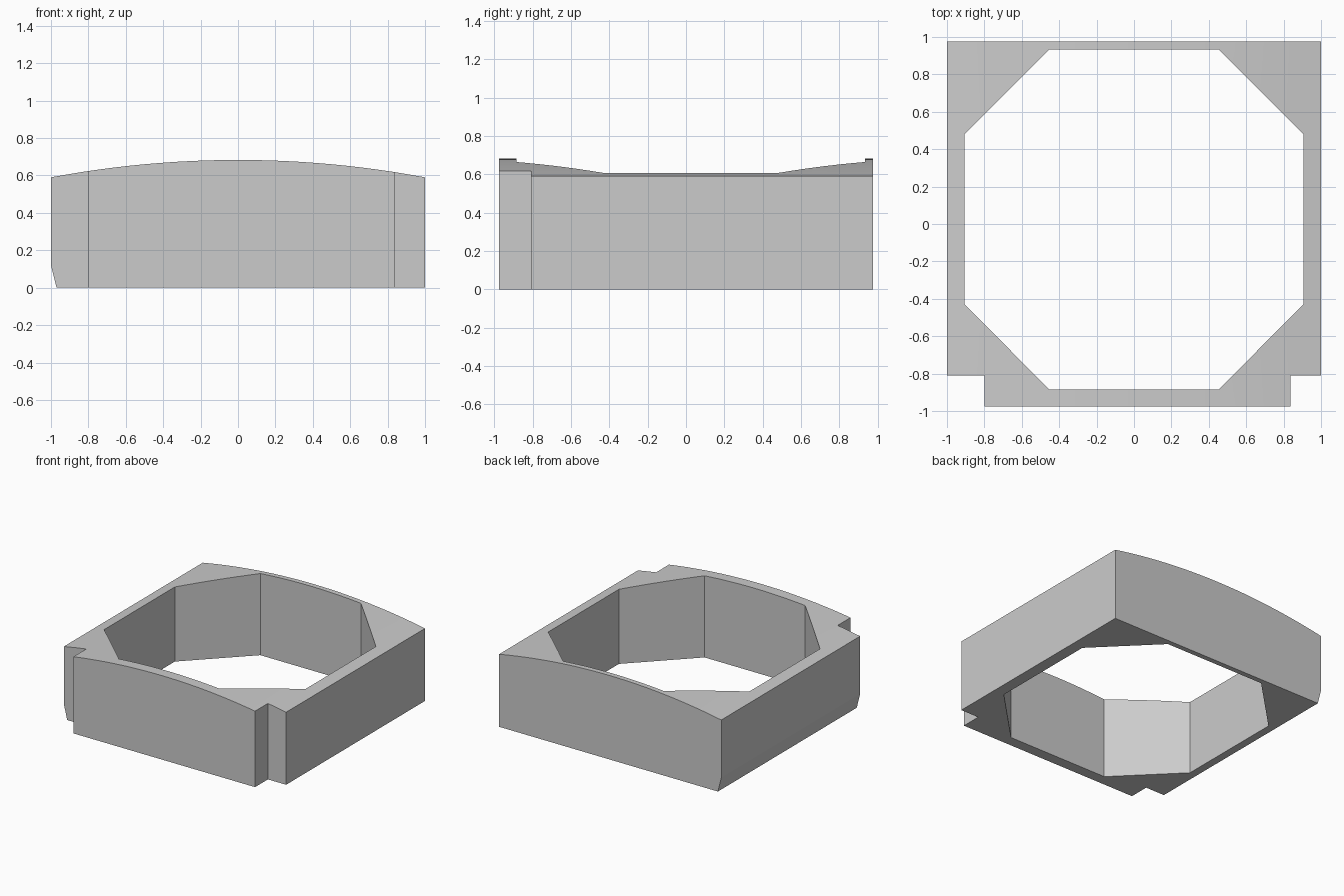
import bpy, bmesh, math

if "Cube" in bpy.data.objects:
    bpy.data.objects.remove(bpy.data.objects["Cube"], do_unlink=True)

HALF_DEPTH = 0.975
SIDE_Z, CROWN_Z = 0.59, 0.683

grey = bpy.data.materials.new("plain grey")
grey.use_nodes = True
colour = (0.6, 0.6, 0.6, 1)
grey.diffuse_color = colour
grey.node_tree.nodes["Principled BSDF"].inputs["Base Color"].default_value = colour


def prism(name, outline, offset):
    """Closed solid made by sweeping a planar outline along an offset."""
    bm = bmesh.new()
    face = bm.faces.new([bm.verts.new(p) for p in outline])
    swept = bmesh.ops.extrude_face_region(bm, geom=[face])["geom"]
    bmesh.ops.translate(bm, vec=offset,
                        verts=[v for v in swept if isinstance(v, bmesh.types.BMVert)])
    bmesh.ops.recalc_face_normals(bm, faces=bm.faces)
    mesh = bpy.data.meshes.new(name)
    bm.to_mesh(mesh)
    bm.free()
    mesh.materials.append(grey)
    obj = bpy.data.objects.new(name, mesh)
    bpy.context.collection.objects.link(obj)
    return obj


def cut(body, outline):
    """Cut a vertical prism with the given plan outline out of the body."""
    cutter = prism("cutter", [(x, y, -0.5) for x, y in outline], (0, 0, 2))
    cutter.hide_render = True
    mod = body.modifiers.new("cut", "BOOLEAN")
    mod.operation, mod.solver, mod.object = "DIFFERENCE", "EXACT", cutter
    bpy.context.view_layer.objects.active = body
    bpy.ops.object.modifier_apply(modifier=mod.name)
    bpy.data.objects.remove(cutter, do_unlink=True)


# Block with an arched top and a bevelled lower right edge
rise = CROWN_Z - SIDE_Z
radius = (1 + rise * rise) / (2 * rise)
steps = 24
profile = [(-0.97, 0), (1, 0)]
for i in range(steps + 1):
    x = 1 - 2 * i / steps
    profile.append((x, CROWN_Z - radius + math.sqrt(radius * radius - x * x)))
profile.append((-1, 0.12))
body = prism("ring_body", [(x, -HALF_DEPTH, z) for x, z in profile],
             (0, 2 * HALF_DEPTH, 0))

# Eight-sided opening
half = [(0.453, -0.885), (0.905, -0.43), (0.905, 0.48), (0.453, 0.933)]
cut(body, half + [(-x, y) for x, y in reversed(half)])

# Square notches at the two front corners
for inner, outer in ((-0.798, -1.2), (0.836, 1.2)):
    cut(body, [(inner, -1.2), (outer, -1.2), (outer, -0.81), (inner, -0.81)])

# Smooth arch, crisp edges
bpy.ops.object.select_all(action="DESELECT")
body.select_set(True)
bpy.context.view_layer.objects.active = body
bpy.ops.object.shade_smooth_by_angle(angle=math.radians(12))
